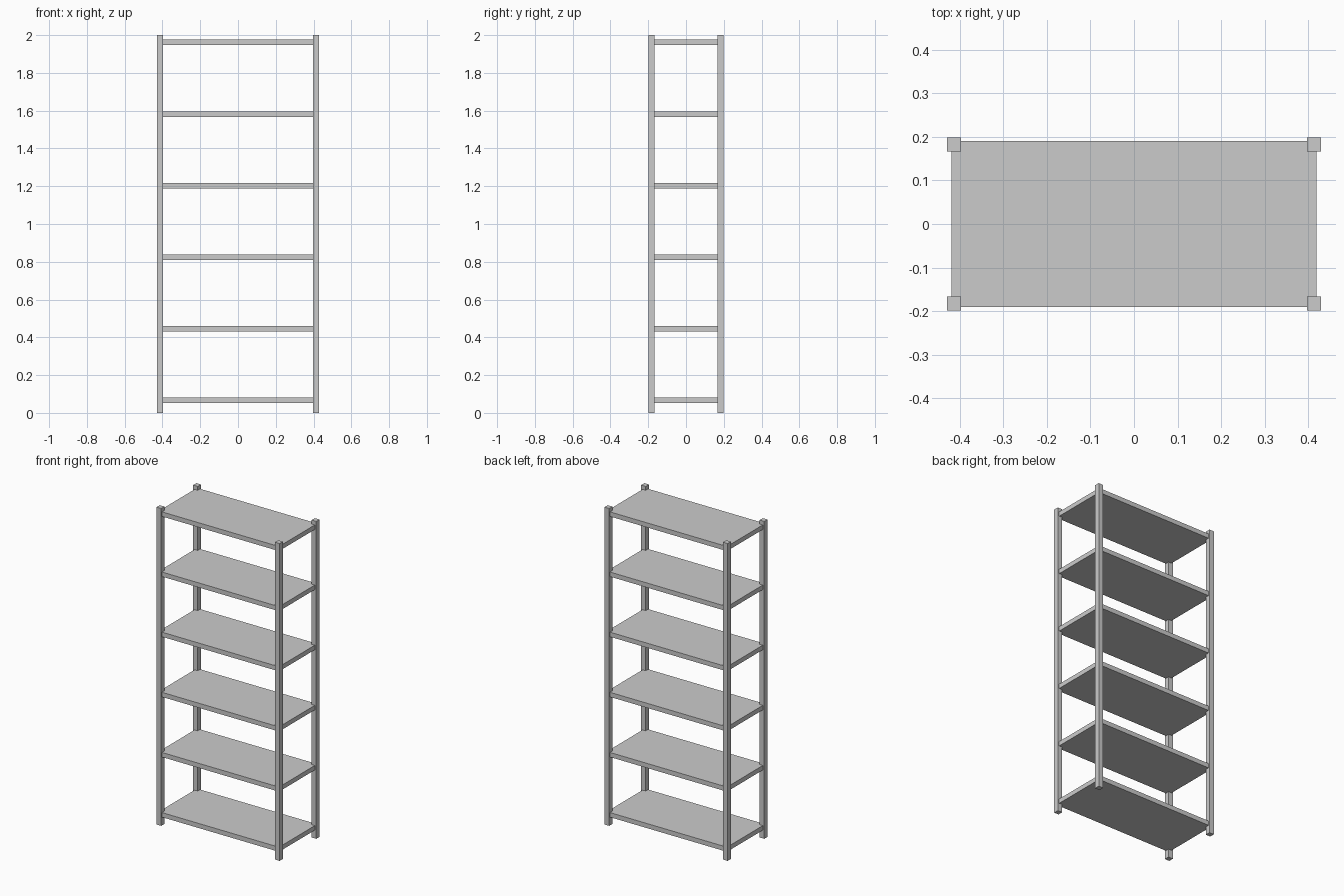
import bpy

if "Cube" in bpy.data.objects:
    bpy.data.objects.remove(bpy.data.objects["Cube"])

POST = 0.032               # square post width
POST_X, POST_Y = 0.413, 0.182
SHELF = (0.838, 0.38, 0.029)
SHELF_COUNT = 6
LOWEST, SPACING = 0.066, 0.379


def box(name, size, centre):
    bpy.ops.mesh.primitive_cube_add(size=1, location=centre)
    obj = bpy.context.object
    obj.name = name
    obj.scale = size
    bpy.ops.object.transform_apply(location=False, rotation=False, scale=True)
    return obj


# Four corner posts
for side, sx in (("left", -1), ("right", 1)):
    for end, sy in (("front", -1), ("back", 1)):
        box(f"{end}_{side}_post", (POST, POST, 2.0), (sx * POST_X, sy * POST_Y, 1.0))

# Evenly spaced shelf boards
for i in range(SHELF_COUNT):
    box(f"shelf_{i + 1}", SHELF, (0, 0, LOWEST + i * SPACING))
